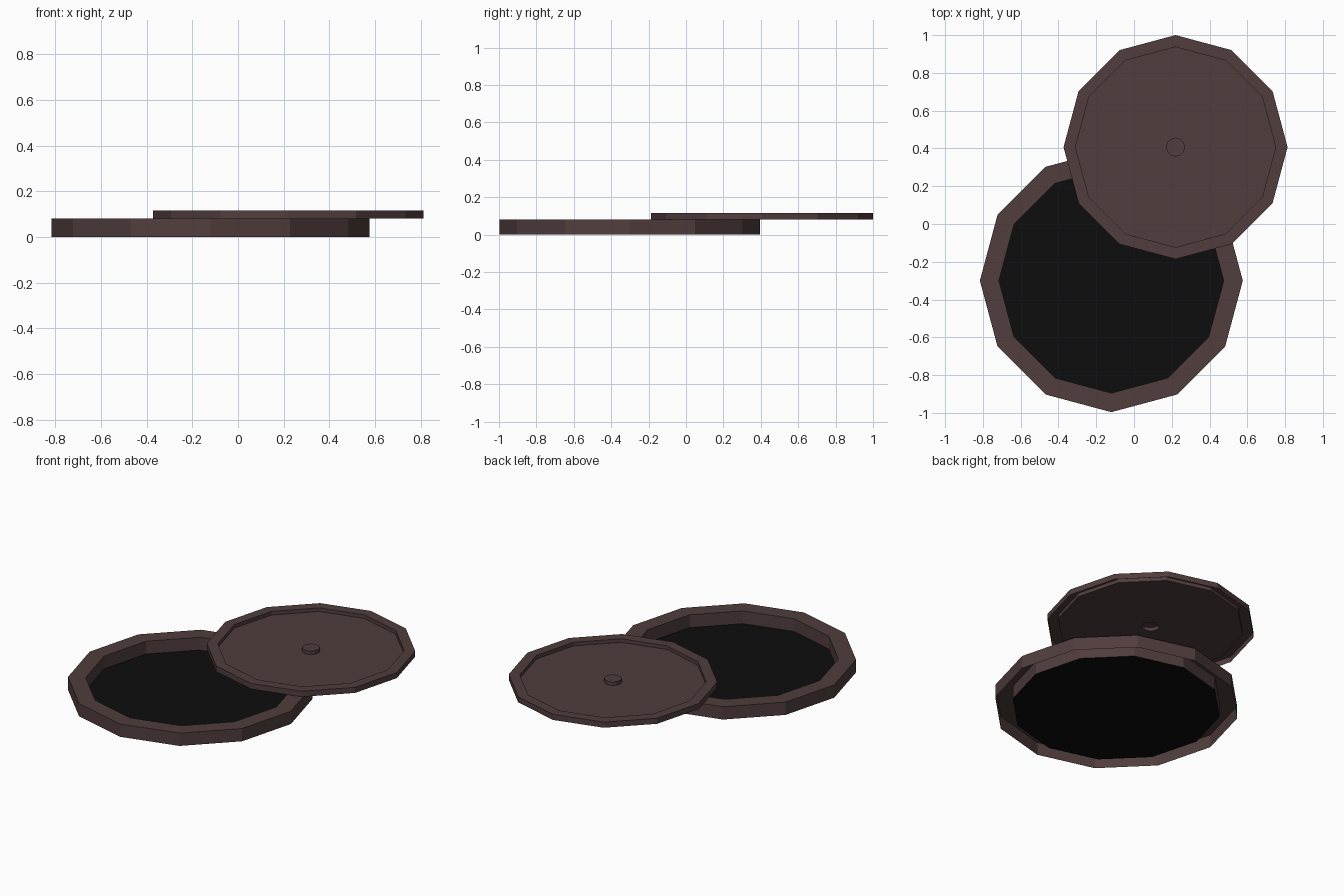
import bpy, bmesh, math

if "Cube" in bpy.data.objects:
    bpy.data.objects.remove(bpy.data.objects["Cube"])

SIDES = 12


def material(name, rgb):
    m = bpy.data.materials.new(name)
    m.diffuse_color = (*rgb, 1.0)
    m.use_nodes = True
    m.node_tree.nodes["Principled BSDF"].inputs["Base Color"].default_value = m.diffuse_color
    return m


brown = material("dark_brown_metal", (0.082, 0.047, 0.047))
black = material("black_hole", (0.004, 0.004, 0.004))


def lathe(name, centre, profile, mat, cap=False):
    """Spin (radius, z) points, listed from outside in, into a flat-sided shell."""
    bm = bmesh.new()
    rings = []
    for r, z in profile:
        rings.append([bm.verts.new((r * math.cos(2 * math.pi * i / SIDES),
                                    r * math.sin(2 * math.pi * i / SIDES), z))
                      for i in range(SIDES)])
    for a, b in zip(rings, rings[1:]):
        for i in range(SIDES):
            j = (i + 1) % SIDES
            bm.faces.new((a[i], a[j], b[j], b[i]))
    if cap:
        bm.faces.new(rings[-1])
    me = bpy.data.meshes.new(name)
    bm.to_mesh(me)
    bm.free()
    me.materials.append(mat)
    ob = bpy.data.objects.new(name, me)
    ob.location = (*centre, 0)
    bpy.context.collection.objects.link(ob)
    return ob


hole_centre = (-0.12, -0.30)
lid_centre = (0.22, 0.407)

# Raised collar, open underneath
lathe("collar", hole_centre,
      [(0.696, 0.0), (0.696, 0.08), (0.595, 0.08), (0.595, 0.0)], brown)

# Dark opening inside the collar
lathe("hole", hole_centre, [(0.595, 0.0)], black, cap=True)

# Lid shell with rim, recessed plate and centre knob, open underneath
lathe("lid", lid_centre,
      [(0.593, 0.08), (0.593, 0.115), (0.53, 0.115), (0.53, 0.092),
       (0.05, 0.092), (0.05, 0.114)], brown, cap=True)
